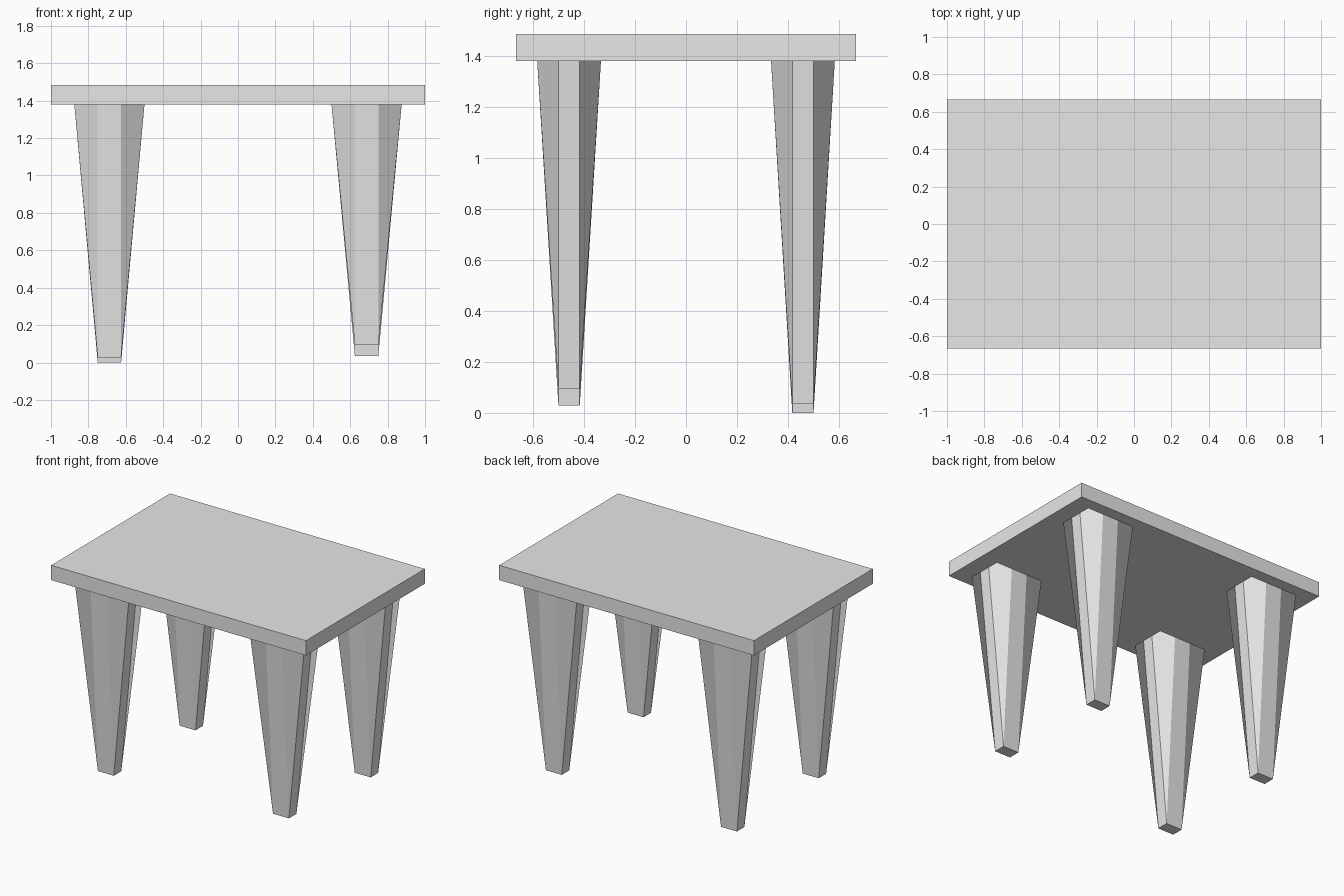
import bpy
import bmesh

cube = bpy.data.objects.get("Cube")
if cube:
    bpy.data.objects.remove(cube, do_unlink=True)

grey = bpy.data.materials.new("plain_grey")
grey.use_nodes = True
grey.diffuse_color = (0.8, 0.8, 0.8, 1)
grey.node_tree.nodes["Principled BSDF"].inputs["Base Color"].default_value = (0.8, 0.8, 0.8, 1)

WIDTH, DEPTH = 2.0, 4 / 3
UNDERSIDE, TOP = 1.38, 1.485
# Half of one cell when the top is divided into sixteen each way
HX, HY = WIDTH / 32, DEPTH / 32


def add_object(name, bm):
    mesh = bpy.data.meshes.new(name)
    bm.to_mesh(mesh)
    bm.free()
    mesh.materials.append(grey)
    obj = bpy.data.objects.new(name, mesh)
    bpy.context.collection.objects.link(obj)
    return obj


def add_tabletop():
    bm = bmesh.new()
    bmesh.ops.create_cube(bm, size=1)
    bmesh.ops.scale(bm, vec=(WIDTH, DEPTH, TOP - UNDERSIDE), verts=bm.verts)
    bmesh.ops.translate(bm, vec=(0, 0, (TOP + UNDERSIDE) / 2), verts=bm.verts)
    add_object("tabletop", bm)


def add_leg(name, cx, cy, foot):
    """Three cells wide at the top, one at the foot, with folded corner panels."""
    bm = bmesh.new()

    def vert(i, j, z):
        return bm.verts.new((cx + i * HX, cy + j * HY, z))

    corners = []
    for sx, sy in ((1, 1), (-1, 1), (-1, -1), (1, -1)):
        before, after = (3 * sx, sy), (sx, 3 * sy)
        if sx * sy < 0:
            before, after = after, before
        corners.append((vert(sx, sy, foot), vert(*before, UNDERSIDE),
                        vert(3 * sx, 3 * sy, UNDERSIDE), vert(*after, UNDERSIDE)))

    for k, (base, before, apex, after) in enumerate(corners):
        next_base, next_before = corners[(k + 1) % 4][:2]
        bm.faces.new((base, after, apex, before))            # corner panel
        bm.faces.new((base, next_base, next_before, after))  # side panel
    bm.faces.new([c[0] for c in reversed(corners)])          # foot
    add_object(name, bm)


add_tabletop()

# The legs are of slightly unequal length
LEG_X, LEG_Y = 11 * HX, 11 * HY
add_leg("front_right_leg", -LEG_X, -LEG_Y, 0.028)
add_leg("back_right_leg", -LEG_X, LEG_Y, 0)
add_leg("front_left_leg", LEG_X, -LEG_Y, 0.093)
add_leg("back_left_leg", LEG_X, LEG_Y, 0.034)
